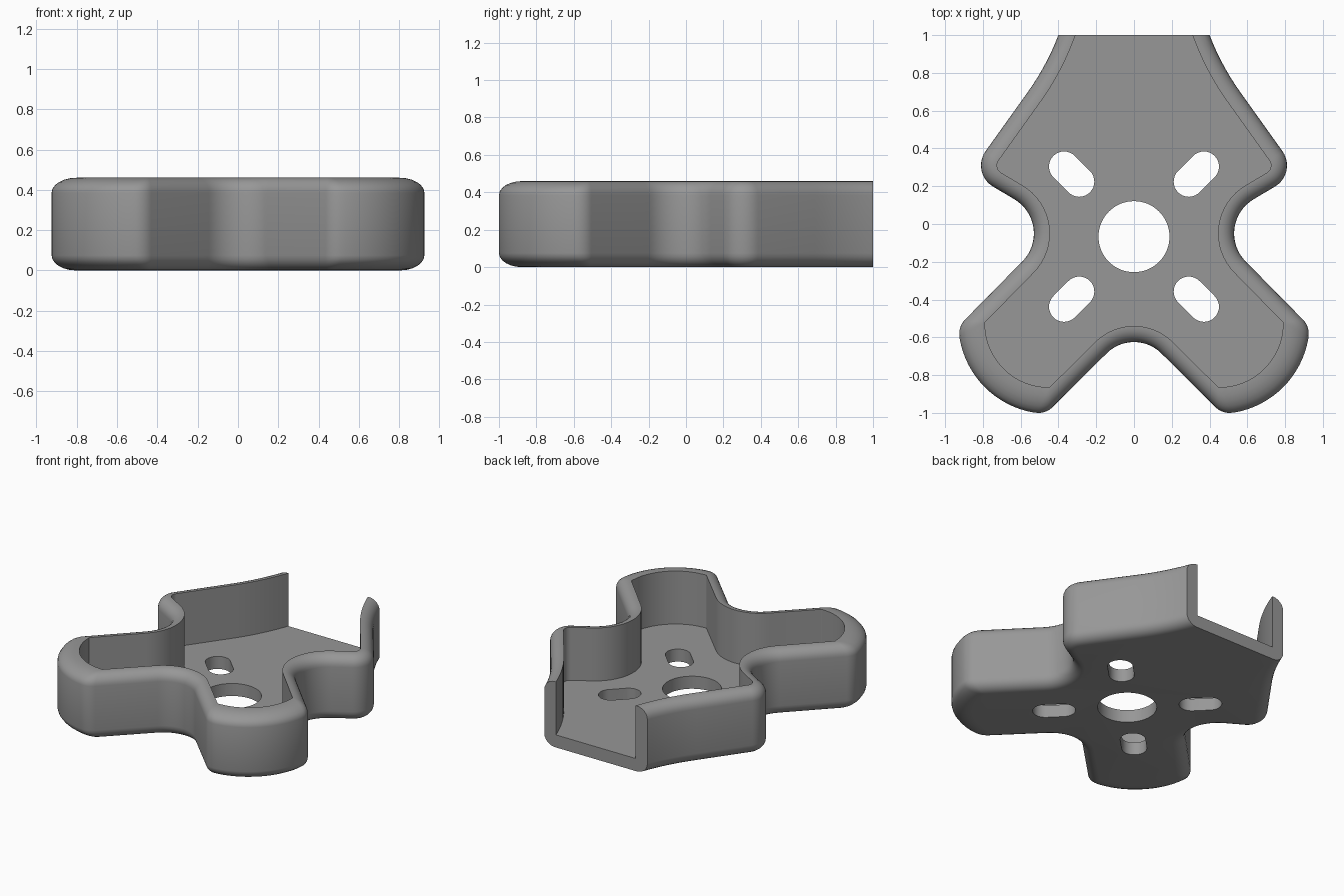
import bpy, bmesh, math

if "Cube" in bpy.data.objects:
    bpy.data.objects.remove(bpy.data.objects["Cube"])

HEIGHT, FLOOR, WALL, ROUND = 0.46, 0.088, 0.085, 0.075

grey = bpy.data.materials.new("mid grey")
grey.diffuse_color = (0.31, 0.31, 0.31, 1)
grey.use_nodes = True
grey.node_tree.nodes["Principled BSDF"].inputs["Base Color"].default_value = grey.diffuse_color


def arc(c, r, a0, a1, n):
    """Points on an arc, angles in degrees."""
    pts = []
    for i in range(n + 1):
        a = math.radians(a0 + (a1 - a0) * i / n)
        pts.append((c[0] + r * math.cos(a), c[1] + r * math.sin(a)))
    return pts


# Right half of the outline, from the open end to the front middle:
# outer centre, outer radius, inner centre, inner radius, start, end, steps
W = WALL
ARCS = [
    ((1.665, 1.486), 1.355, (1.665, 1.486), 1.355 + W, 194, 216, 10),     # open end flare
    ((0.68, 0.31), 0.13, (0.68, 0.31), 0.13 - W, 36, -60, 14),            # rear shoulder
    ((0.74, -0.05), 0.21, (0.74, -0.05), 0.21 + W, 120, 225, 16),         # waist
    ((0.82, -0.58), 0.105, (0.787, -0.525), 0.004, 45, -8, 8),            # arm corner
    ((0.45, -0.525), 0.48, (0.45, -0.525), 0.34, -10, -80, 16),           # arm tip
    ((0.505, -0.895), 0.105, (0.45, -0.862), 0.004, -82, -135, 8),        # arm corner
    ((0, -0.83), 0.205, (0, -0.83), 0.205 + W, 45, 90, 10),               # front notch
]
outer, inner = [], []
for oc, orad, ic, irad, a0, a1, n in ARCS:
    outer += arc(oc, orad, a0, a1, n)
    inner += arc(ic, irad, a0, a1, n)
# mirror, sharing the middle point
outer += [(-x, y) for x, y in reversed(outer[:-1])]
inner += [(-x, y) for x, y in reversed(inner[:-1])]

# Wall section as (share of the way from outer to inner, height)
steps = 6
section = []
for i in range(steps + 1):
    a = math.pi / 2 * i / steps
    section.append((0.92 * (1 - math.sin(a)), ROUND * (1 - math.cos(a))))
section += [(f, HEIGHT - z) for f, z in reversed(section)]
section += [(1, HEIGHT), (1, FLOOR)]

# Tray: rounded wall, underside and inner floor
bm = bmesh.new()
rings = []
for f, z in section:
    rings.append([bm.verts.new((o[0] + (i[0] - o[0]) * f, o[1] + (i[1] - o[1]) * f, z))
                  for o, i in zip(outer, inner)])
count = len(outer)
for lo, hi in zip(rings, rings[1:]):
    for k in range(count):
        j = (k + 1) % count
        bm.faces.new((lo[k], lo[j], hi[j], hi[k]))
bm.faces.new(rings[0])
bm.faces.new(rings[-1])
bmesh.ops.recalc_face_normals(bm, faces=bm.faces)
mesh = bpy.data.meshes.new("motor_tray")
bm.to_mesh(mesh)
bm.free()
mesh.materials.append(grey)
tray = bpy.data.objects.new("motor_tray", mesh)
bpy.context.collection.objects.link(tray)


def cut(name, pts, z0, z1):
    """Cut an extruded profile out of the tray."""
    b = bmesh.new()
    face = b.faces.new([b.verts.new((x, y, z0)) for x, y in pts])
    ext = bmesh.ops.extrude_face_region(b, geom=[face])
    top = [v for v in ext["geom"] if isinstance(v, bmesh.types.BMVert)]
    bmesh.ops.translate(b, verts=top, vec=(0, 0, z1 - z0))
    bmesh.ops.recalc_face_normals(b, faces=b.faces)
    me = bpy.data.meshes.new(name)
    b.to_mesh(me)
    b.free()
    me.materials.append(grey)
    cutter = bpy.data.objects.new(name, me)
    cutter.hide_render = True
    bpy.context.collection.objects.link(cutter)
    mod = tray.modifiers.new(name, 'BOOLEAN')
    mod.operation, mod.solver, mod.object = 'DIFFERENCE', 'EXACT', cutter
    bpy.context.view_layer.objects.active = tray
    bpy.ops.object.modifier_apply(modifier=name)
    bpy.data.objects.remove(cutter)


# Flat open end, and the space between the walls there
cut("end_cutter", [(-2, 1), (2, 1), (2, 3), (-2, 3)], -1, 2)

# Shaft hole and four diagonal screw slots
cut("shaft_cutter", arc((0, -0.067), 0.188, 0, 354.375, 63), -0.1, 0.2)
for sx in (-1, 1):
    for sy in (-1, 1):
        cx, cy, s = 0.33 * sx, -0.067 + 0.331 * sy, 0.04
        d = math.degrees(math.atan2(sy, sx))
        slot = (arc((cx + s * sx, cy + s * sy), 0.08, d - 90, d + 90, 16)
                + arc((cx - s * sx, cy - s * sy), 0.08, d + 90, d + 270, 16))
        cut("slot_cutter", slot, -0.1, 0.2)

tray.select_set(True)
bpy.context.view_layer.objects.active = tray
bpy.ops.object.shade_smooth_by_angle(angle=math.radians(30))
